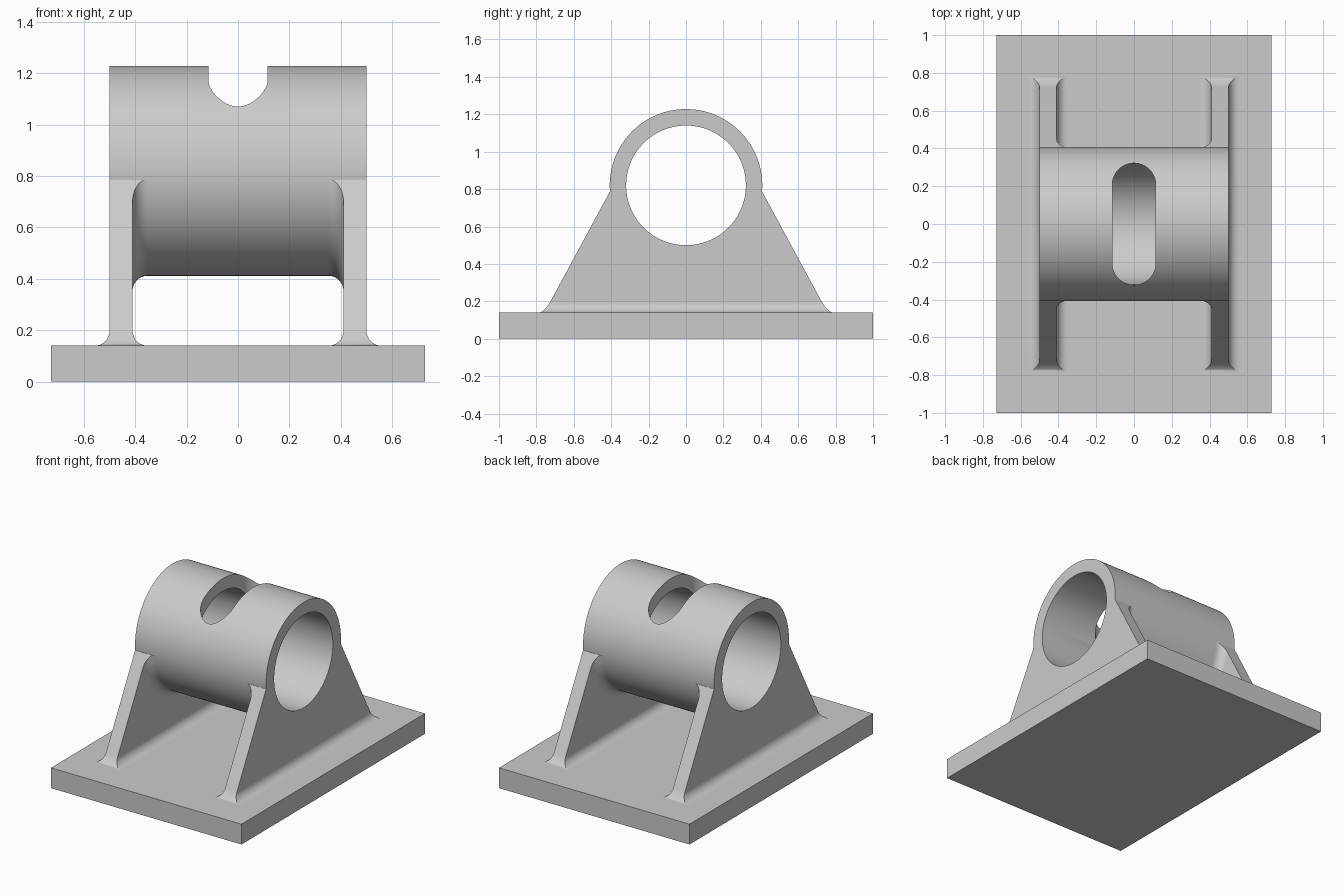
import bpy, bmesh, math
from mathutils import Vector

cube = bpy.data.objects.get("Cube")
if cube:
    bpy.data.objects.remove(cube, do_unlink=True)

# Main dimensions
AXIS_Z, OUTER_R, BORE_R = 0.82, 0.408, 0.32
HALF_LEN, PLATE_IN = 0.5, 0.41
BASE_TOP, SHOULDER_Z = 0.14, 0.785
FOOT_Y, SHOULDER_Y = 0.757, 0.408
FILLET, STEPS, SEGMENTS = 0.058, 10, 128

grey = bpy.data.materials.new("light_grey")
grey.use_nodes = True
grey.diffuse_color = (0.6, 0.6, 0.6, 1)
grey.node_tree.nodes["Principled BSDF"].inputs["Base Color"].default_value = (0.6, 0.6, 0.6, 1)


def loft(name, rings, closed=False):
    """Skin a row of equal rings; cap the ends, or join last to first."""
    bm = bmesh.new()
    rows = [[bm.verts.new(p) for p in ring] for ring in rings]
    pairs = list(zip(rows, rows[1:]))
    if closed:
        pairs.append((rows[-1], rows[0]))
    else:
        bm.faces.new(rows[0])
        bm.faces.new(rows[-1])
    n = len(rows[0])
    for a, b in pairs:
        for i in range(n):
            j = (i + 1) % n
            bm.faces.new((a[i], a[j], b[j], b[i]))
    bmesh.ops.recalc_face_normals(bm, faces=bm.faces)
    mesh = bpy.data.meshes.new(name)
    bm.to_mesh(mesh)
    bm.free()
    mesh.materials.append(grey)
    obj = bpy.data.objects.new(name, mesh)
    bpy.context.collection.objects.link(obj)
    return obj


def prism(name, points, offset):
    return loft(name, [points, [Vector(p) + Vector(offset) for p in points]])


def lathe(name, profile):
    """Turn a closed (x, radius) profile around the tube axis."""
    rings = []
    for i in range(SEGMENTS):
        a = 2 * math.pi * i / SEGMENTS
        rings.append([(x, r * math.cos(a), AXIS_Z + r * math.sin(a)) for x, r in profile])
    return loft(name, rings, closed=True)


def select_only(obj):
    bpy.ops.object.select_all(action='DESELECT')
    obj.select_set(True)
    bpy.context.view_layer.objects.active = obj


def combine(obj, tool, operation):
    mod = obj.modifiers.new("combine", 'BOOLEAN')
    mod.operation, mod.solver, mod.object = operation, 'EXACT', tool
    select_only(obj)
    bpy.ops.object.modifier_apply(modifier=mod.name)
    bpy.data.objects.remove(tool, do_unlink=True)


def finish(obj):
    select_only(obj)
    bpy.ops.object.shade_smooth_by_angle(angle=math.radians(30))
    mod = obj.modifiers.new("even_normals", 'WEIGHTED_NORMAL')
    mod.keep_sharp = True


# Base plate
bx = 0.727
prism("base_plate", [(-bx, -1, 0), (bx, -1, 0), (bx, 1, 0), (-bx, 1, 0)], (0, 0, BASE_TOP))

# Tube with a rounded slot cut down through its top
tube = lathe("tube", [(-HALF_LEN, BORE_R), (HALF_LEN, BORE_R),
                      (HALF_LEN, OUTER_R), (-HALF_LEN, OUTER_R)])
slot_r, slot_y = 0.115, 0.207
outline = []
for end in (1, -1):
    for i in range(33):
        a = math.pi * i / 32
        outline.append((end * slot_r * math.cos(a), end * (slot_y + slot_r * math.sin(a)), AXIS_Z))
combine(tube, prism("slot_cutter", outline, (0, 0, 1)), 'DIFFERENCE')
finish(tube)


def slope_y(z):
    return FOOT_Y + (SHOULDER_Y - FOOT_Y) * (z - BASE_TOP) / (SHOULDER_Z - BASE_TOP)


def support(name, side):
    # Tapered plate with a flared foot
    levels = []
    for i in range(STEPS + 1):
        a = math.pi / 2 * i / STEPS
        flare = FILLET * (1 - math.sin(a))
        z = BASE_TOP + FILLET * (1 - math.cos(a))
        levels.append((z, flare, slope_y(z) + flare / 2))
    levels.append((SHOULDER_Z, 0, SHOULDER_Y))
    rings = []
    for z, flare, y in levels:
        x0, x1 = side * (PLATE_IN - flare), side * (HALF_LEN + flare)
        rings.append([(x0, -y, z), (x1, -y, z), (x1, y, z), (x0, y, z)])
    plate = loft(name, rings)

    # Rounded collar where the plate meets the tube, trimmed to the taper
    profile = [(side * (PLATE_IN + 0.04), OUTER_R + FILLET),
               (side * (PLATE_IN + 0.04), OUTER_R - 0.03),
               (side * (PLATE_IN - FILLET), OUTER_R - 0.03)]
    for i in range(STEPS + 1):
        a = math.pi / 2 * i / STEPS
        profile.append((side * (PLATE_IN - FILLET * (1 - math.sin(a))),
                        OUTER_R + FILLET * (1 - math.cos(a))))
    collar = lathe("collar", profile)
    wedge = [(side * 0.3, y, z) for y, z in ((-FOOT_Y, BASE_TOP), (FOOT_Y, BASE_TOP),
                                             (SHOULDER_Y, SHOULDER_Z), (-SHOULDER_Y, SHOULDER_Z))]
    combine(collar, prism("wedge", wedge, (side * 0.2, 0, 0)), 'INTERSECT')
    combine(plate, collar, 'UNION')

    # Round seat for the tube
    seat = []
    for i in range(SEGMENTS):
        a = 2 * math.pi * i / SEGMENTS
        seat.append((-1, OUTER_R * math.cos(a), AXIS_Z + OUTER_R * math.sin(a)))
    combine(plate, prism("seat_cutter", seat, (2, 0, 0)), 'DIFFERENCE')
    finish(plate)


support("left_support", 1)
support("right_support", -1)
